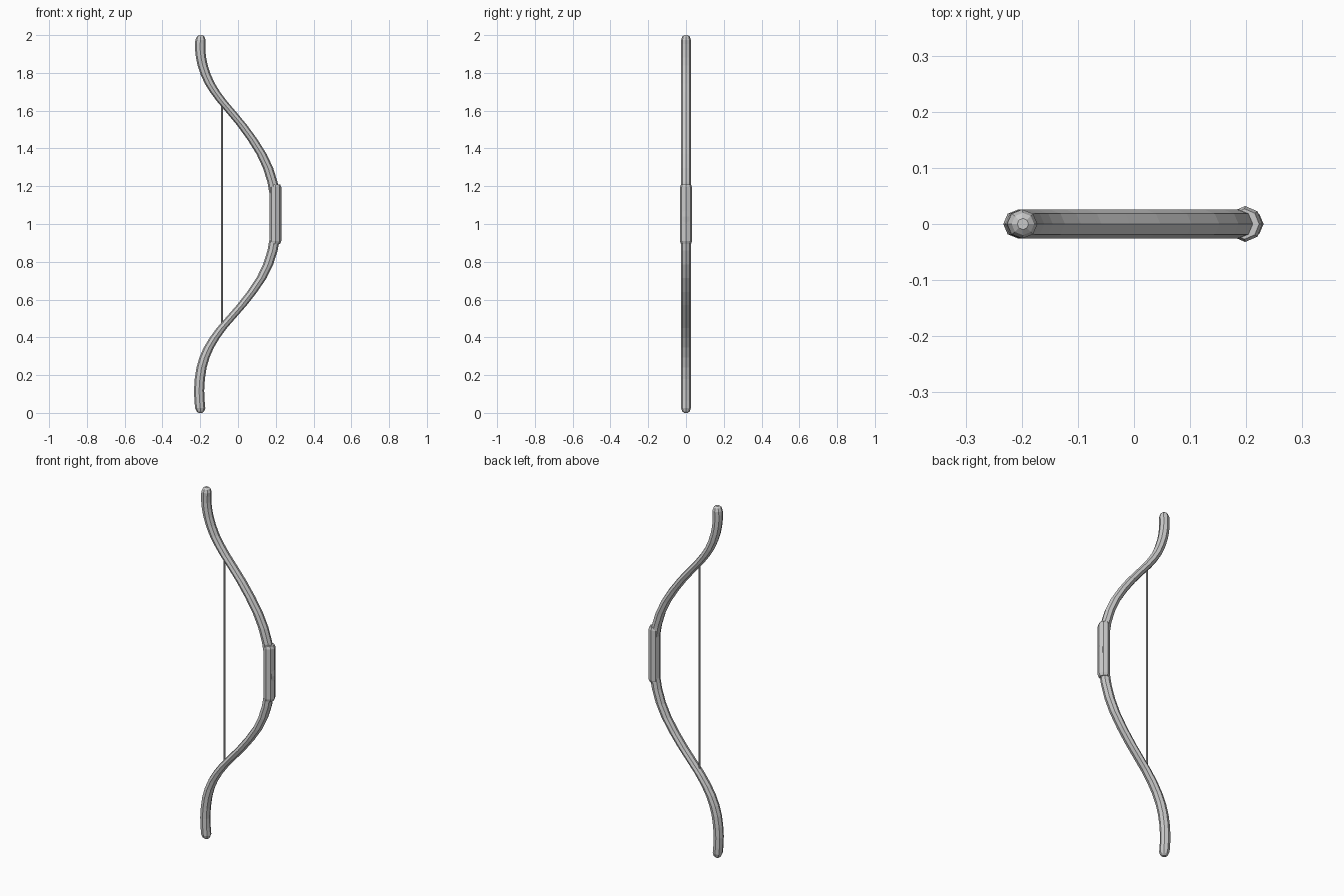
import bpy, bmesh, math

if "Cube" in bpy.data.objects:
    bpy.data.objects.remove(bpy.data.objects["Cube"])

SIDES = 8

def sweep(name, rings):
    """Skin horizontal octagonal rings given as (x, z, x radius, y radius)."""
    bm = bmesh.new()
    loops = []
    for x, z, rx, ry in rings:
        loops.append([bm.verts.new((x + rx * math.cos(2 * math.pi * i / SIDES),
                                    ry * math.sin(2 * math.pi * i / SIDES), z))
                      for i in range(SIDES)])
    for a, b in zip(loops, loops[1:]):
        for i in range(SIDES):
            j = (i + 1) % SIDES
            bm.faces.new((a[i], a[j], b[j], b[i]))
    bm.faces.new(loops[0][::-1])
    bm.faces.new(loops[-1])
    mesh = bpy.data.meshes.new(name)
    bm.to_mesh(mesh)
    bm.free()
    ob = bpy.data.objects.new(name, mesh)
    bpy.context.collection.objects.link(ob)
    return ob

def smooth_path(pts, steps):
    """Catmull-Rom points through a list of (x, z)."""
    p = [pts[0]] + pts + [pts[-1]]
    out = []
    for k in range(1, len(p) - 2):
        a, b, c, d = p[k - 1:k + 3]
        for s in range(steps):
            t = s / steps
            out.append(tuple(0.5 * (2 * b[i] + (c[i] - a[i]) * t
                       + (2 * a[i] - 5 * b[i] + 4 * c[i] - d[i]) * t * t
                       + (3 * b[i] - a[i] - 3 * c[i] + d[i]) * t ** 3)
                       for i in (0, 1)))
    return out + [pts[-1]]

# Recurved bow body, with both tips rounded off
path = [(-0.2, 0.025), (-0.206, 0.12), (-0.193, 0.24), (-0.155, 0.345),
        (-0.085, 0.45), (0.02, 0.57), (0.125, 0.715), (0.183, 0.86),
        (0.204, 1.04), (0.183, 1.22), (0.125, 1.37), (0.02, 1.525),
        (-0.085, 1.65), (-0.15, 1.745), (-0.187, 1.84), (-0.2, 1.92),
        (-0.199, 1.975)]
rings = [(x, z, 0.027, 0.026) for x, z in smooth_path(path, 2)]
rings = ([(-0.199, 0.0, 0.01, 0.01), (-0.199, 0.008, 0.02, 0.02)] + rings
         + [(-0.198, 1.992, 0.02, 0.02), (-0.198, 2.0, 0.01, 0.01)])
sweep("bow_limbs", rings)

# Grip sleeve with bevelled ends
sweep("grip", [(0.197, 0.895, 0.026, 0.027), (0.198, 0.91, 0.031, 0.032),
               (0.198, 1.195, 0.031, 0.032), (0.197, 1.21, 0.026, 0.027)])

# Bow string
sweep("string", [(-0.085, 0.45, 0.005, 0.005), (-0.085, 1.65, 0.005, 0.005)])
